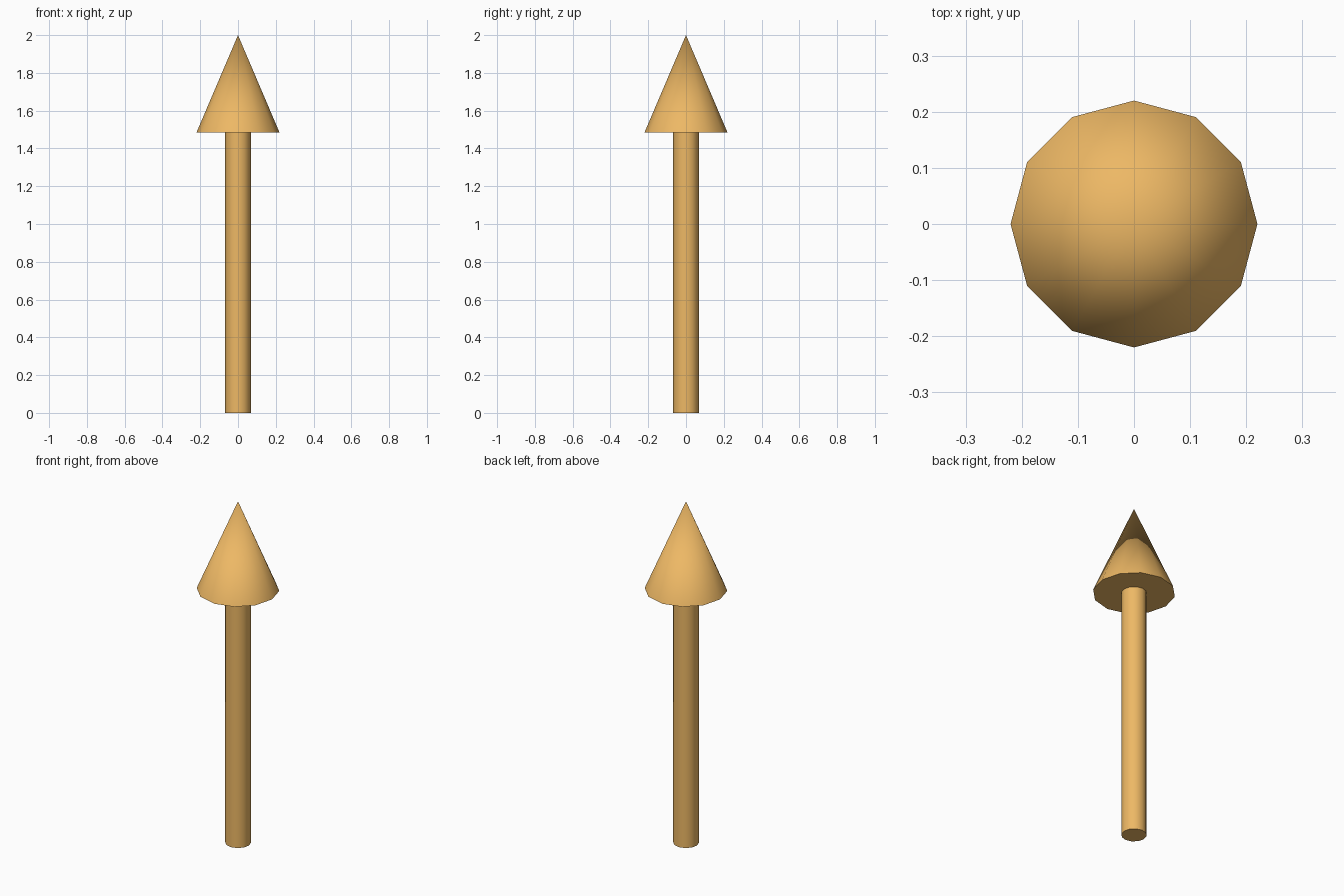
import bpy
import math

if "Cube" in bpy.data.objects:
    bpy.data.objects.remove(bpy.data.objects["Cube"])

SIDES = 12
BASE_Z, TIP_Z = 1.484, 2.0

mat = bpy.data.materials.new("orange")
mat.diffuse_color = (0.85, 0.48, 0.13, 1.0)
mat.use_nodes = True
mat.node_tree.nodes["Principled BSDF"].inputs["Base Color"].default_value = mat.diffuse_color


def finish(name):
    """Name, colour and smooth the active object, keeping rims sharp."""
    obj = bpy.context.object
    obj.name = name
    obj.data.materials.append(mat)
    bpy.ops.object.shade_smooth_by_angle(angle=math.radians(40))


# Shaft
bpy.ops.mesh.primitive_cylinder_add(vertices=SIDES, radius=0.068, depth=BASE_Z,
                                    location=(0, 0, BASE_Z / 2))
finish("arrow_shaft")

# Pointed head
bpy.ops.mesh.primitive_cone_add(vertices=SIDES, radius1=0.22, radius2=0,
                                depth=TIP_Z - BASE_Z,
                                location=(0, 0, (BASE_Z + TIP_Z) / 2))
finish("arrow_head")
